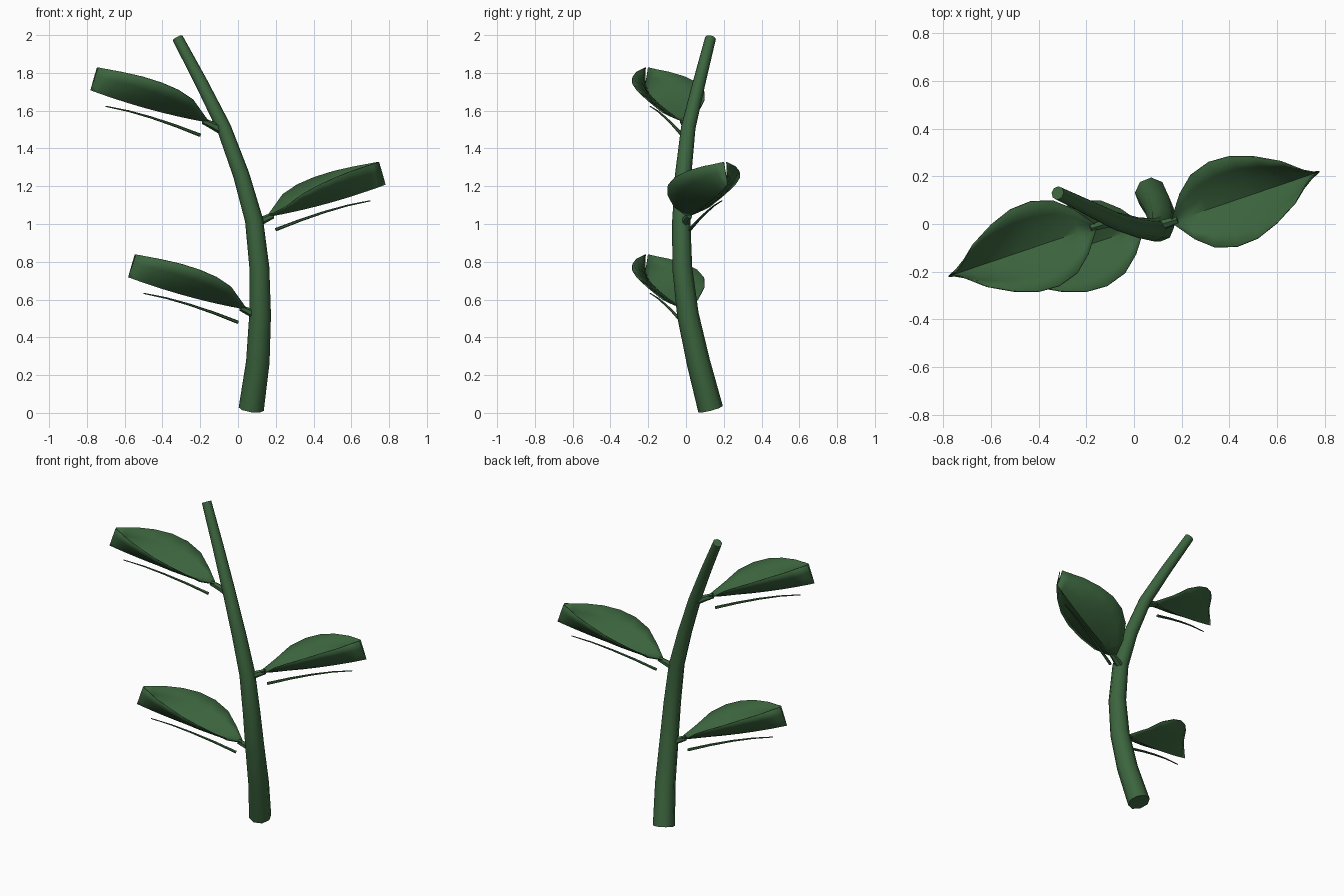
import bpy, bmesh, math
from mathutils import Vector, Matrix

cube = bpy.data.objects.get("Cube")
if cube:
    bpy.data.objects.remove(cube, do_unlink=True)

green = bpy.data.materials.new("leaf_green")
green.use_nodes = True
colour = (0.045, 0.13, 0.048, 1)
green.diffuse_color = colour
green.node_tree.nodes["Principled BSDF"].inputs["Base Color"].default_value = colour
green.node_tree.nodes["Principled BSDF"].inputs["Roughness"].default_value = 0.7


def finish(name, bm, angle):
    bmesh.ops.recalc_face_normals(bm, faces=bm.faces)
    mesh = bpy.data.meshes.new(name)
    bm.to_mesh(mesh)
    bm.free()
    mesh.materials.append(green)
    obj = bpy.data.objects.new(name, mesh)
    bpy.context.collection.objects.link(obj)
    bpy.ops.object.select_all(action="DESELECT")
    obj.select_set(True)
    bpy.context.view_layer.objects.active = obj
    bpy.ops.object.shade_smooth_by_angle(angle=math.radians(angle))
    return obj


def tube(name, path, r_start, r_end, sides):
    """Capped, tapered tube whose rings stand square to the path."""
    bm = bmesh.new()
    pts = [Vector(p) for p in path]
    last = len(pts) - 1
    rings = []
    for i, p in enumerate(pts):
        tangent = (pts[min(i + 1, last)] - pts[max(i - 1, 0)]).normalized()
        side = Vector((0, 1, 0)).cross(tangent).normalized()
        other = tangent.cross(side)
        r = r_start + (r_end - r_start) * i / last
        angles = [math.tau * k / sides for k in range(sides)]
        rings.append([bm.verts.new(p + r * (math.cos(a) * side + math.sin(a) * other))
                      for a in angles])
    for a, b in zip(rings, rings[1:]):
        for k in range(sides):
            n = (k + 1) % sides
            bm.faces.new((a[k], a[n], b[n], b[k]))
    bm.faces.new(rings[0])
    bm.faces.new(rings[-1])
    return finish(name, bm, 50)


# Leaf stations: position along the leaf, half width, edge height over the crease
STATIONS = [(0, .008, .004), (.12, .10, .04), (.25, .16, .09), (.4, .187, .12),
            (.55, .182, .135), (.7, .147, .14), (.85, .092, .135), (.93, .046, .13),
            (1, .008, .125)]
AXIS = Vector((.62, .21, 0))
ACROSS = Vector((-.32, .947, 0))
RISE = Vector((-.3, -.1, .95))


def leaf(name, place):
    """Leaf blade folded upward along its middle, closing to an upright slit at the tip."""
    bm = bmesh.new()
    rows = []
    for t, width, height in STATIONS:
        crease = AXIS * t + Vector((0, 0, .11 * t + .06 * t * t))
        rows.append([bm.verts.new(place @ (crease + ACROSS * width * s
                                           + RISE * height * abs(s) ** 1.25))
                     for s in (-1, -.67, -.33, 0, .33, .67, 1)])
    for a, b in zip(rows, rows[1:]):
        for k in range(len(a) - 1):
            bm.faces.new((a[k], a[k + 1], b[k + 1], b[k]))
    obj = finish(name, bm, 40)
    skin = obj.modifiers.new("thickness", "SOLIDIFY")
    skin.thickness = .005
    skin.offset = 0


# Main stem
tube("stem", [(.07, .13, .02), (.105, .065, .27), (.117, .01, .52), (.113, -.02, .77),
              (.085, -.025, 1.02), (.017, -.015, 1.26), (-.075, .012, 1.51),
              (-.195, .07, 1.75), (-.32, .13, 1.985)], .067, .029, 8)

# Leaves with their stalks and the loose midribs hanging below them
for label, base, turn in (("lower", (.04, -.01, .55), math.pi),
                          ("middle", (.16, .01, 1.04), 0),
                          ("upper", (-.16, -.01, 1.54), math.pi)):
    place = Matrix.Translation(base) @ Matrix.Rotation(turn, 4, "Z")
    leaf(label + "_leaf", place)
    stalk = [(-.07, -.02, -.04), (-.025, -.008, -.018), (.025, .008, .005)]
    tube(label + "_leaf_stalk", [place @ Vector(p) for p in stalk], .025, .016, 6)
    rib = [(.04, .01, -.07), (.17, .055, -.02), (.3, .1, .024), (.42, .14, .058),
           (.54, .18, .083)]
    tube(label + "_leaf_midrib", [place @ Vector(p) for p in rib], .009, .003, 6)
